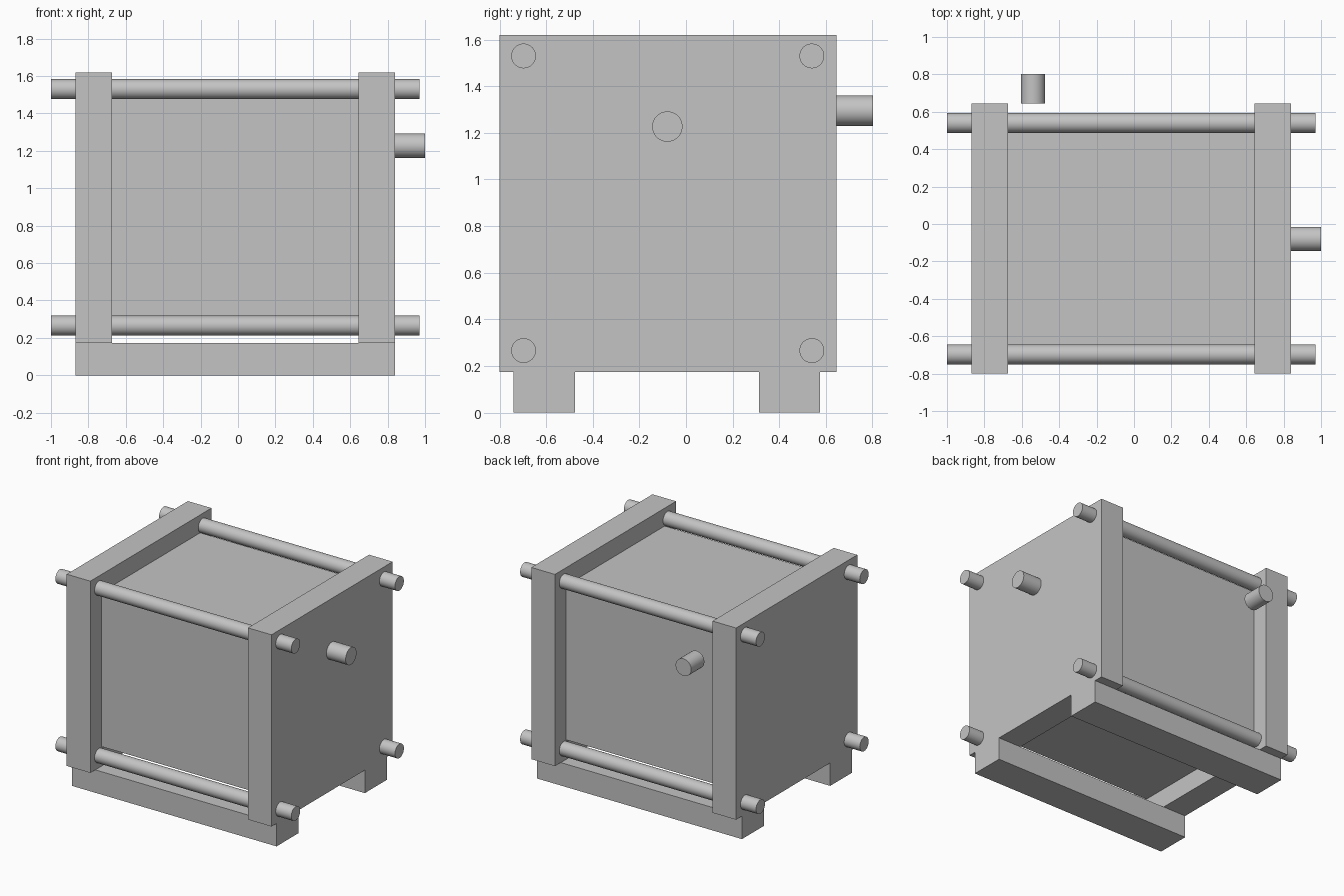
import bpy
import math

if "Cube" in bpy.data.objects:
    bpy.data.objects.remove(bpy.data.objects["Cube"], do_unlink=True)

# Single plain grey material
grey = bpy.data.materials.new("plain_grey")
grey.use_nodes = True
colour = (0.55, 0.55, 0.55, 1)
grey.diffuse_color = colour
grey.node_tree.nodes["Principled BSDF"].inputs["Base Color"].default_value = colour


def box(name, low, high):
    """Block spanning two opposite corners."""
    centre = [(a + b) / 2 for a, b in zip(low, high)]
    bpy.ops.mesh.primitive_cube_add(size=1, location=centre)
    obj = bpy.context.object
    obj.name = name
    obj.scale = [b - a for a, b in zip(low, high)]
    bpy.ops.object.transform_apply(location=False, rotation=False, scale=True)
    obj.data.materials.append(grey)


def cylinder(name, start, length, radius, axis):
    """Cylinder running from start along +x or +y."""
    centre = list(start)
    centre["xy".index(axis)] += length / 2
    turn = (0, math.pi / 2, 0) if axis == "x" else (math.pi / 2, 0, 0)
    bpy.ops.mesh.primitive_cylinder_add(
        vertices=48, radius=radius, depth=length, location=centre, rotation=turn)
    obj = bpy.context.object
    obj.name = name
    bpy.ops.object.shade_smooth_by_angle(angle=math.radians(40))
    obj.data.materials.append(grey)


LEFT, RIGHT = -0.87, 0.84
FRONT, BACK = -0.80, 0.645
BASE, TOP = 0.173, 1.62
PLATE = 0.197

# End plates
box("end_plate_a", (LEFT, FRONT, BASE), (LEFT + PLATE, BACK, TOP))
box("end_plate_b", (RIGHT - PLATE, FRONT, BASE), (RIGHT, BACK, TOP))

# Recessed core between the plates
box("core_block", (LEFT + PLATE, -0.665, 0.32), (RIGHT - PLATE, 0.51, 1.485))

# Support rails
box("front_foot", (LEFT, -0.74, 0), (RIGHT, -0.477, BASE))
box("back_foot", (LEFT, 0.313, 0), (RIGHT, 0.575, BASE))

# Tie rods through the four corners
for y, side in ((-0.697, "front"), (0.54, "back")):
    for z, level in ((0.266, "lower"), (1.53, "upper")):
        cylinder(f"{side}_{level}_tie_rod", (-1, y, z), 1.97, 0.053, "x")

# Connection ports
cylinder("side_port", (RIGHT, -0.08, 1.227), 0.16, 0.065, "x")
cylinder("back_port", (-0.54, BACK, 1.295), 0.157, 0.065, "y")
